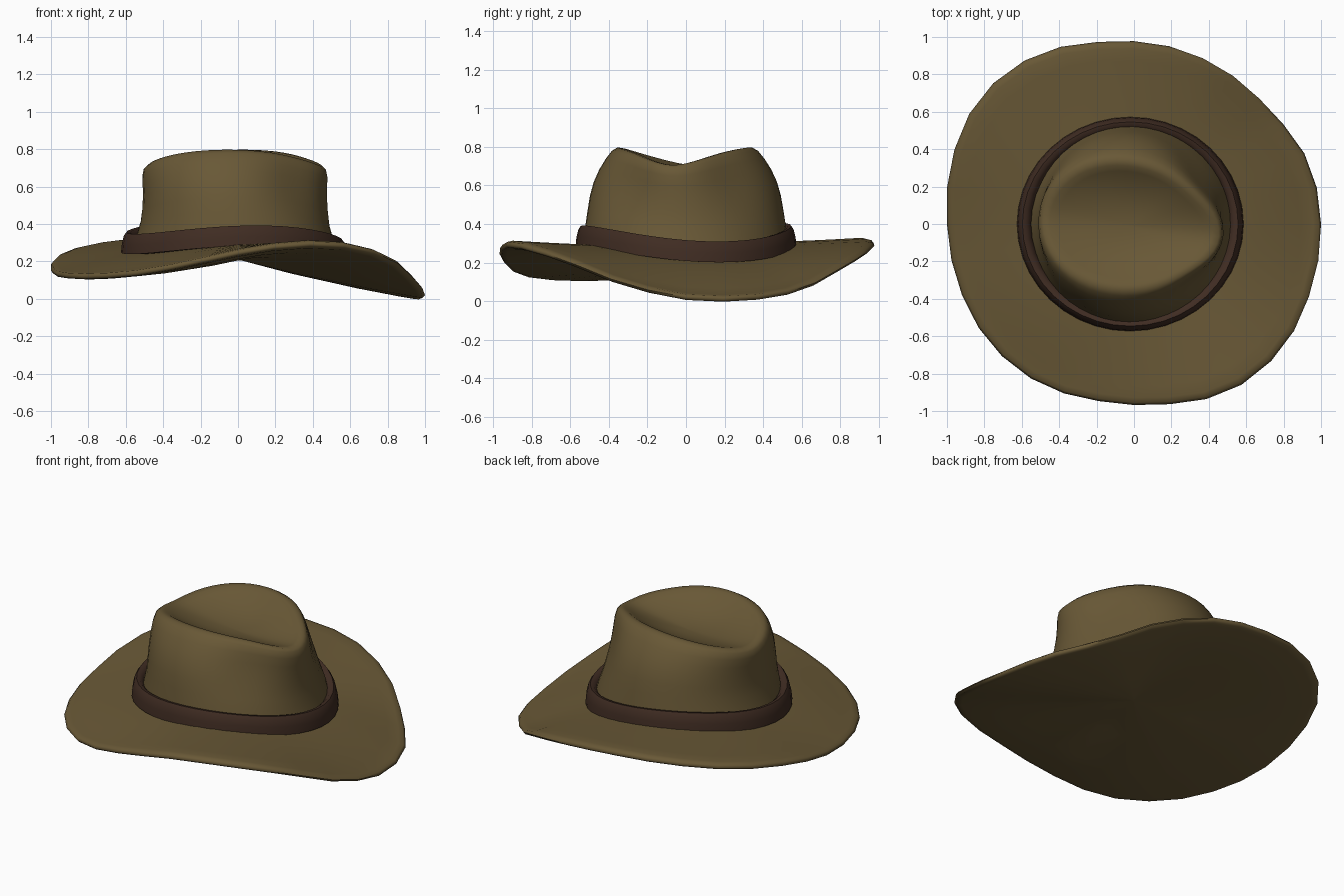
import bpy, bmesh
from math import sin, cos, radians, pi, exp

if "Cube" in bpy.data.objects:
    bpy.data.objects.remove(bpy.data.objects["Cube"])

# Rim radius and height every 20 degrees, counter-clockwise from +x
RIM_R = [1.0, .99, .95, .955, .97, .99, 1.045, 1.065, 1.035,
         1.0, .995, 1.0, .99, .965, .98, 1.03, 1.035, 1.01]
RIM_Z = [.02, .018, .07, .185, .265, .30, .305, .27, .215,
         .15, .125, .12, .145, .21, .275, .29, .225, .10]


def periodic(table, a):
    """Smooth closed interpolation of a table by angle."""
    u = (a / (2 * pi)) * len(table)
    i = int(u // 1)
    t = u - i
    p0, p1, p2, p3 = (table[(i + k) % len(table)] for k in (-1, 0, 1, 2))
    return p1 + .5 * t * (p2 - p0 + t * (2*p0 - 5*p1 + 4*p2 - p3 + t * (3*(p1 - p2) + p3 - p0)))


def band_z(a):
    """Height of the hat band's middle line."""
    return .315 - .02 * cos(a) - .035 * cos(2 * (a - radians(20)))


def material(name, rgb):
    m = bpy.data.materials.new(name)
    m.diffuse_color = (*rgb, 1)
    m.use_nodes = True
    m.node_tree.nodes["Principled BSDF"].inputs["Base Color"].default_value = m.diffuse_color
    return m


def loft(name, funcs, n, mat, closed=False, caps=(False, False), angle=50):
    """Skin a list of rings, each a function angle -> point."""
    bm = bmesh.new()
    rings = [[bm.verts.new(f(2 * pi * i / n)) for i in range(n)] for f in funcs]
    pairs = list(zip(rings, rings[1:]))
    if closed:
        pairs.append((rings[-1], rings[0]))
    for r, s in pairs:
        for i in range(n):
            j = (i + 1) % n
            bm.faces.new((r[i], r[j], s[j], s[i]))
    for use, r in zip(caps, (rings[0], rings[-1])):
        if use:
            bm.faces.new(r)
    bmesh.ops.recalc_face_normals(bm, faces=bm.faces)
    me = bpy.data.meshes.new(name)
    bm.to_mesh(me)
    bm.free()
    me.materials.append(mat)
    ob = bpy.data.objects.new(name, me)
    bpy.context.collection.objects.link(ob)
    bpy.ops.object.select_all(action='DESELECT')
    ob.select_set(True)
    bpy.context.view_layer.objects.active = ob
    bpy.ops.object.shade_smooth_by_angle(angle=radians(angle))
    return ob


felt = material("felt", (.14, .098, .037))
leather = material("leather", (.05, .025, .016))


# Brim: nearly straight closed underside, rounded rim, sagging top
def under(t):
    def f(a):
        r = periodic(RIM_R, a) * t
        z = .21 + (periodic(RIM_Z, a) - .018 - .21) * t - .012 * sin(pi * t)
        return (r * cos(a), r * sin(a), z)
    return f


def edge(inset, dz):
    def f(a):
        r = periodic(RIM_R, a) - inset
        return (r * cos(a), r * sin(a), periodic(RIM_Z, a) + dz)
    return f


def upper(t):
    def f(a):
        r = .5 + (periodic(RIM_R, a) - .04 - .5) * t
        base = band_z(a) - .05
        z = base + (periodic(RIM_Z, a) + .021 - base) * t ** 1.25
        return (r * cos(a), r * sin(a), z)
    return f


loft("brim", [under(t) for t in (.02, .35, .7, .96)]
     + [edge(.012, -.014), edge(0, .0), edge(.012, .015)]
     + [upper(t) for t in (1, .85, .65, .45, .25, .1, 0)], 32, felt,
     caps=(True, True), angle=80)


# Crown: wall rises to two ridges, with a dished trough between and pinches at the +x end
def crown_ring(rx, ry, f, s=1.0):
    def g(a):
        c, d = cos(a), sin(a)
        pinch = sum(exp(-((a - radians(p)) / .42) ** 2) for p in (44, 316))
        k = s * (1 - .085 * pinch * max(0, min(1, (f - .25) / .45)) * (1 - .4 * f ** 6))
        zb = band_z(a) - .05
        zt = .695 + .105 * (d * d * .97 + .03) ** .6
        z = zb + (zt - zb) * f
        z = .668 + (z - .668) * s ** 2
        x, y = rx * c * k, ry * d * k * (1 - .10 * f * c)
        t = -radians(7) * f          # crown twists slightly towards the top
        return (x * cos(t) - y * sin(t) - .015, x * sin(t) + y * cos(t) - .01 * f, z)
    return g


WALL = [(.55, .535, 0), (.525, .52, .2), (.505, .508, .35), (.497, .495, .5), (.494, .475, .64),
        (.495, .445, .77), (.497, .41, .88), (.49, .378, .96), (.472, .348, .995)]
loft("crown", [crown_ring(*w) for w in WALL]
     + [crown_ring(.45, .325, 1.0, s) for s in (.97, .88, .75, .58, .4, .2, .02)],
     48, felt, caps=(False, True), angle=80)


# Hat band: sloped leather strip wrapped round the crown base
def band_ring(r, dz):
    return lambda a: (r * 1.03 * cos(a) - .02, r * .975 * sin(a), band_z(a) + dz)


loft("hat_band", [band_ring(*p) for p in ((.52, -.06), (.588, -.06), (.583, -.01), (.573, .03),
                                         (.56, .048), (.54, .045), (.515, .02))],
     40, leather, closed=True)
